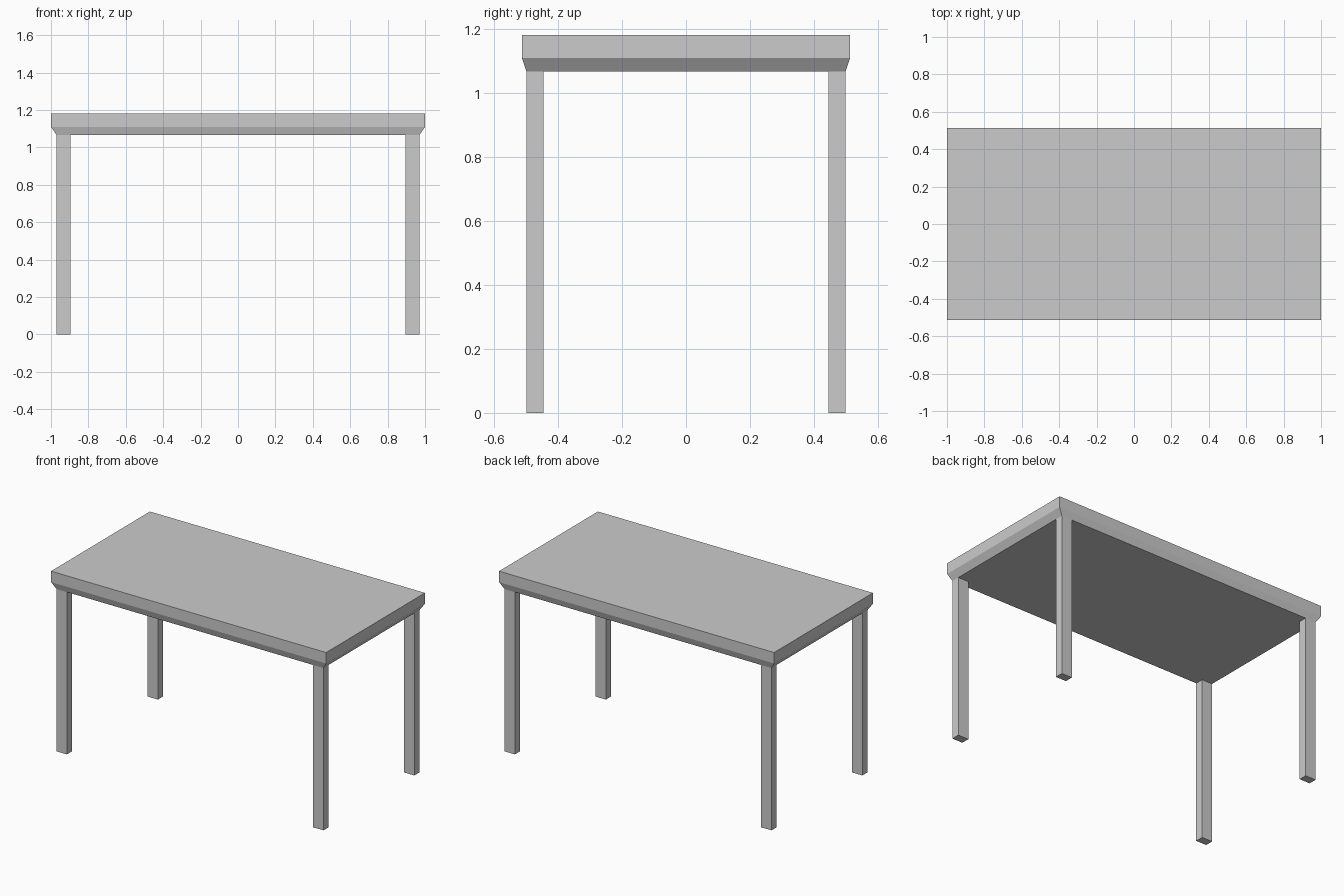
import bpy
import bmesh

if "Cube" in bpy.data.objects:
    bpy.data.objects.remove(bpy.data.objects["Cube"], do_unlink=True)

grey = bpy.data.materials.new("plain grey")
grey.use_nodes = True
colour = (0.6, 0.6, 0.6, 1)
grey.diffuse_color = colour
grey.node_tree.nodes["Principled BSDF"].inputs["Base Color"].default_value = colour

TOP, RIM, UNDER = 1.182, 1.11, 1.067    # tabletop heights
HALF_X, HALF_Y = 1.0, 0.513             # tabletop half size
IN_X, IN_Y = 0.971, 0.499               # underside half size
LEG_X, LEG_Y = 0.076, 0.054             # leg section


def loft(name, sections):
    """Join stacked rectangles (cx, cy, half x, half y, z), listed upward."""
    bm = bmesh.new()
    rings = [[bm.verts.new((cx + sx * hx, cy + sy * hy, z))
              for sx, sy in ((-1, -1), (1, -1), (1, 1), (-1, 1))]
             for cx, cy, hx, hy, z in sections]
    bm.faces.new(rings[0][::-1])
    bm.faces.new(rings[-1])
    for low, high in zip(rings, rings[1:]):
        for i in range(4):
            j = (i + 1) % 4
            bm.faces.new((low[i], low[j], high[j], high[i]))
    mesh = bpy.data.meshes.new(name)
    bm.to_mesh(mesh)
    bm.free()
    mesh.materials.append(grey)
    obj = bpy.data.objects.new(name, mesh)
    bpy.context.collection.objects.link(obj)
    return obj


# Tabletop with a chamfered lower edge
loft("tabletop", [(0, 0, IN_X, IN_Y, UNDER),
                  (0, 0, HALF_X, HALF_Y, RIM),
                  (0, 0, HALF_X, HALF_Y, TOP)])

# Four legs, flush with the corners of the underside
for side, sx in (("left", 1), ("right", -1)):
    for end, sy in (("front", -1), ("back", 1)):
        cx = sx * (IN_X - LEG_X / 2)
        cy = sy * (IN_Y - LEG_Y / 2)
        loft(f"{end}_{side}_leg", [(cx, cy, LEG_X / 2, LEG_Y / 2, z)
                                   for z in (0, UNDER)])
